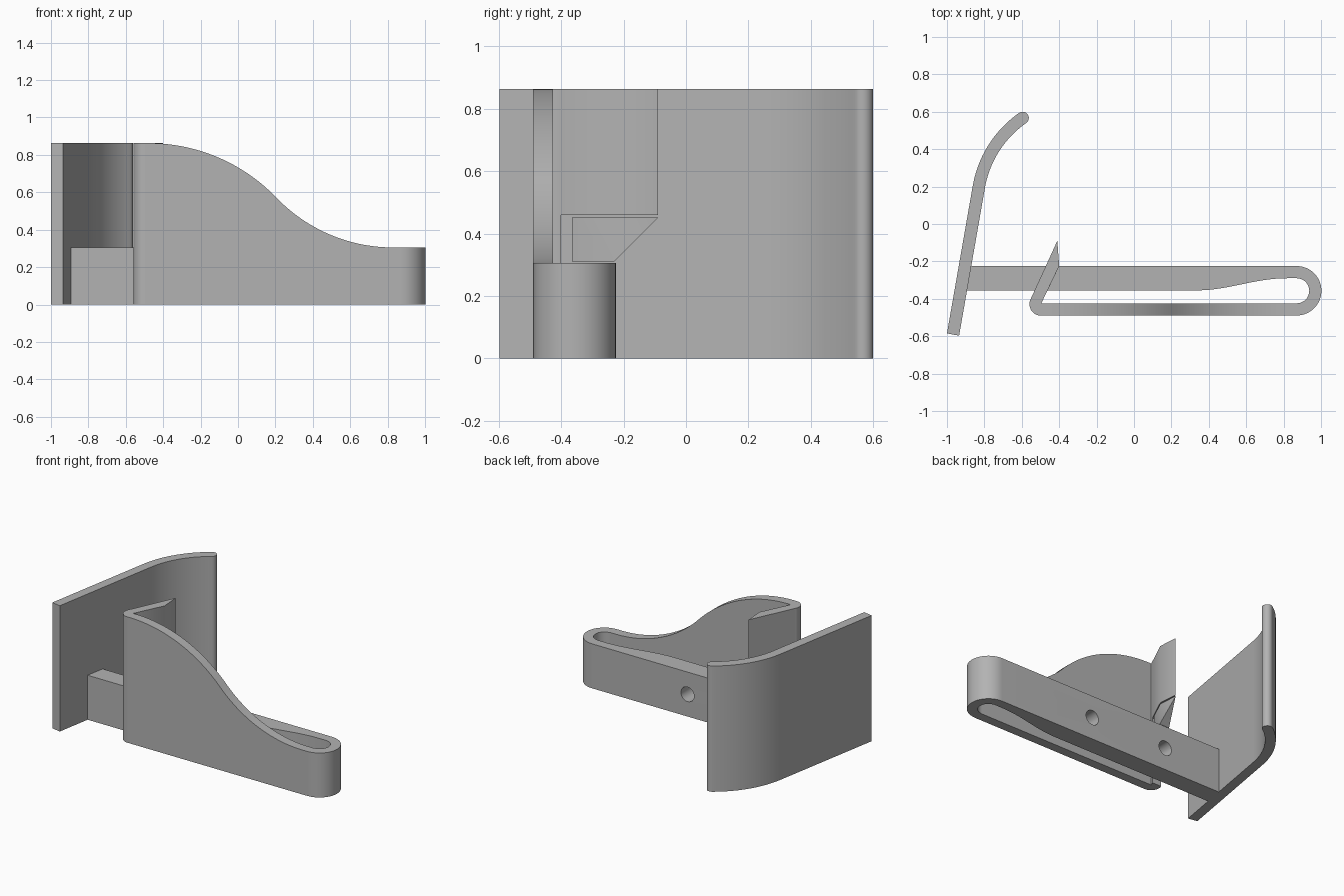
import bpy, bmesh
from math import sin, cos, pi, radians, sqrt
from mathutils import Vector

cube = bpy.data.objects.get("Cube")
if cube:
    bpy.data.objects.remove(cube, do_unlink=True)

grey = bpy.data.materials.new("plain grey")
grey.use_nodes = True
grey.diffuse_color = (0.45, 0.45, 0.45, 1)
grey.node_tree.nodes["Principled BSDF"].inputs["Base Color"].default_value = grey.diffuse_color

HEIGHT = 0.863      # tall parts
LOW = 0.305         # arm and bend


def arc(cx, cy, r, a0, a1, n=20):
    angles = [radians(a0 + (a1 - a0) * i / n) for i in range(n + 1)]
    return [(cx + r * cos(a), cy + r * sin(a)) for a in angles]


def extrude(name, outline, start, end, axis="z", cut=None):
    """Extrude an outline along z (points are x, y) or along y (points are x, z)."""
    bm = bmesh.new()
    place = (lambda p: (p[0], p[1], start)) if axis == "z" else (lambda p: (p[0], start, p[1]))
    face = bm.faces.new([bm.verts.new(place(p)) for p in outline])
    move = Vector((0, 0, end - start)) if axis == "z" else Vector((0, end - start, 0))
    side = bmesh.ops.extrude_face_region(bm, geom=[face])["geom"]
    bmesh.ops.translate(bm, vec=move, verts=[v for v in side if isinstance(v, bmesh.types.BMVert)])
    if cut:
        geom = bm.verts[:] + bm.edges[:] + bm.faces[:]
        made = bmesh.ops.bisect_plane(bm, geom=geom, plane_co=cut[0], plane_no=cut[1], clear_outer=True)
        rim = [e for e in made["geom_cut"] if isinstance(e, bmesh.types.BMEdge)]
        bmesh.ops.holes_fill(bm, edges=rim)
    bmesh.ops.recalc_face_normals(bm, faces=bm.faces)
    mesh = bpy.data.meshes.new(name)
    bm.to_mesh(mesh)
    bm.free()
    mesh.materials.append(grey)
    obj = bpy.data.objects.new(name, mesh)
    bpy.context.collection.objects.link(obj)
    return obj


def select(obj):
    bpy.ops.object.select_all(action="DESELECT")
    obj.select_set(True)
    bpy.context.view_layer.objects.active = obj


# Tall leaning plate, curved at the back with a rounded tip
cx, cy, r, half = -0.269, 0.101, 0.569, 0.033
tip = (cx + r * cos(radians(125)), cy + r * sin(radians(125)))
plate = [(-0.935, -0.597), (-1.0, -0.585)]
plate += arc(cx, cy, r + half, 170, 125)
plate += arc(*tip, half, 125, -55, 12)[1:-1]
plate += arc(cx, cy, r - half, 125, 170)
parts = [extrude("curved_plate", plate, 0, HEIGHT)]

# Low arm that thins out and turns round the bend
bx, by = 0.87, -0.357
arm = [(-0.91, -0.225)]
arm += arc(bx, by, 0.132, 90, -90, 32)
arm += arc(bx, by, 0.067, -90, 90, 24)
for i in range(21):
    t = i / 20
    arm.append((0.82 - 0.49 * t, -0.29 - 0.065 * (1 - cos(pi * t)) / 2))
arm.append((-0.91, -0.355))
arm_obj = extrude("arm_with_bend", arm, 0, LOW)
parts.append(arm_obj)

# Two screw holes through the arm
for hx in (-0.44, 0.146):
    cutter = extrude("hole_cutter", arc(hx, LOW / 2, 0.05, 0, 348.75, 31), -0.4, -0.15, "y")
    cutter.hide_render = True
    mod = arm_obj.modifiers.new("hole", "BOOLEAN")
    mod.operation, mod.object, mod.solver = "DIFFERENCE", cutter, "EXACT"
    select(arm_obj)
    bpy.ops.object.modifier_apply(modifier=mod.name)
    bpy.data.objects.remove(cutter, do_unlink=True)

# Front wall whose top sweeps down in an S made of two arcs
x0, xm, x1, zm = -0.48, 0.2, 0.83, 0.577


def radius(dx, dz):
    return (dx * dx + dz * dz) / (2 * dz)


r1, r2 = radius(xm - x0, HEIGHT - zm), radius(x1 - xm, zm - LOW)
wall = [(bx, 0), (-0.497, 0), (-0.497, HEIGHT)]
for i in range(25):
    x = x0 + (xm - x0) * i / 24
    wall.append((x, HEIGHT - r1 + sqrt(r1 ** 2 - (x - x0) ** 2)))
for i in range(1, 25):
    x = xm + (x1 - xm) * i / 24
    wall.append((x, LOW + r2 - sqrt(r2 ** 2 - (x1 - x) ** 2)))
wall.append((bx, LOW))
parts.append(extrude("front_wall", wall, -0.49, -0.426, "y"))

# Rounded full-height corner where the wall turns into the hook
corner = arc(-0.497, -0.428, 0.062, 270, 155, 16)
corner += [(-0.552, -0.40), (-0.484, -0.40), (-0.497, -0.428)]
parts.append(extrude("hook_corner", corner, 0, HEIGHT))

# Pointed hook above the arm
hook = [(-0.552, -0.40), (-0.41, -0.09), (-0.40, -0.225), (-0.484, -0.40)]
parts.append(extrude("hook_barb", hook, 0.46, HEIGHT))

# Loose support below the hook with a sloping back edge
support = [(-0.536, -0.365), (-0.41, -0.09), (-0.40, -0.225), (-0.467, -0.365)]
parts.append(extrude("hook_support", support, 0.31, 0.452,
                     cut=((0, -0.23, 0.31), (0, 1, -1))))

for part in parts:
    select(part)
    bpy.ops.object.shade_smooth_by_angle(angle=radians(30))
